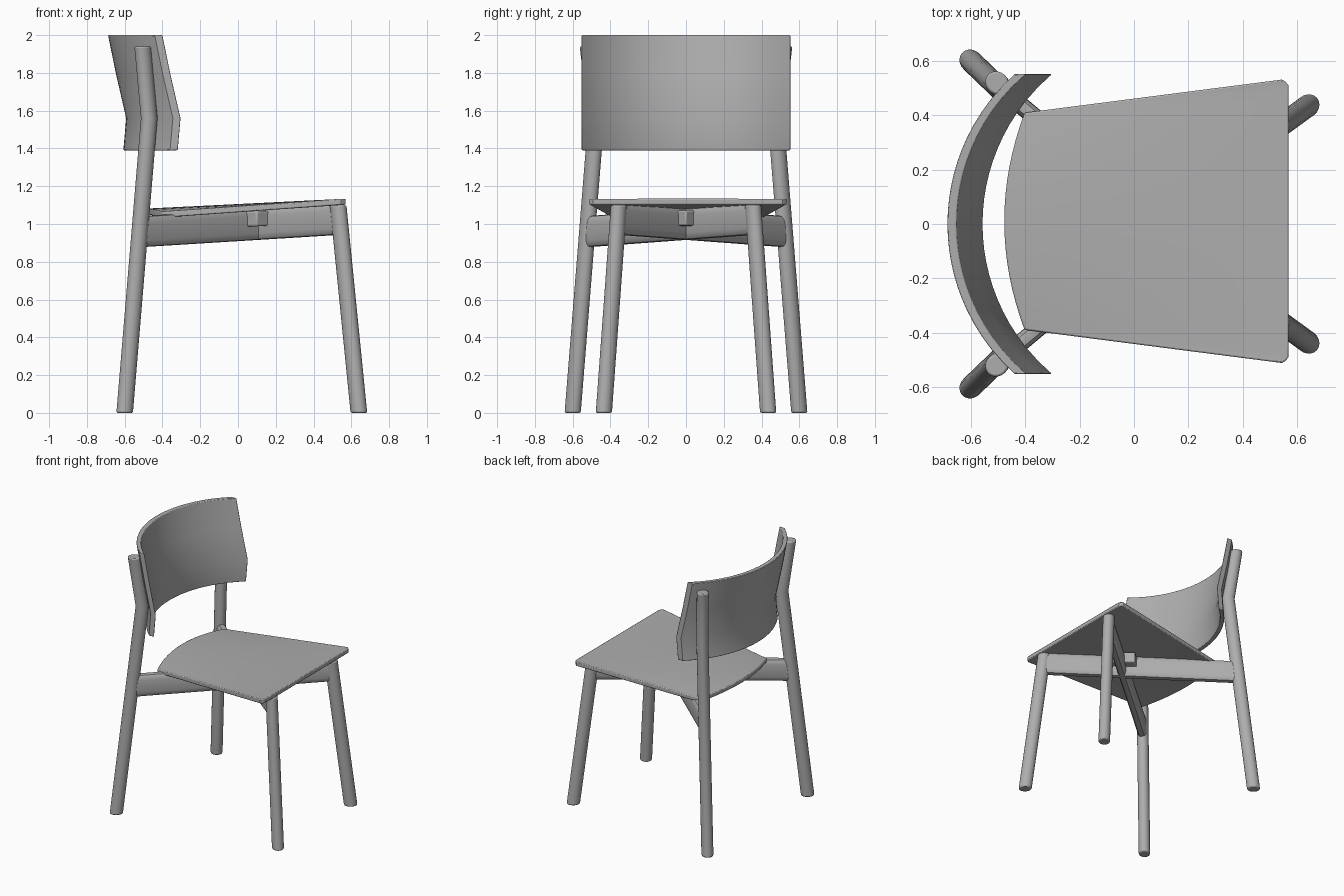
import bpy, bmesh, math
from mathutils import Vector

cube = bpy.data.objects.get("Cube")
if cube:
    bpy.data.objects.remove(cube, do_unlink=True)

grey = bpy.data.materials.new("plain grey")
grey.use_nodes = True
grey.diffuse_color = (0.42, 0.42, 0.42, 1)
grey.node_tree.nodes["Principled BSDF"].inputs["Base Color"].default_value = grey.diffuse_color


def loft(name, rings, bevel=0.0, angle=35):
    """Skin a run of equal closed rings, cap both ends, bevel sharp edges."""
    bm = bmesh.new()
    rows = [[bm.verts.new(p) for p in ring] for ring in rings]
    n = len(rows[0])
    for a, b in zip(rows, rows[1:]):
        for i in range(n):
            j = (i + 1) % n
            bm.faces.new((a[i], a[j], b[j], b[i]))
    bm.faces.new(rows[0])
    bm.faces.new(rows[-1])
    bmesh.ops.recalc_face_normals(bm, faces=bm.faces)
    mesh = bpy.data.meshes.new(name)
    bm.to_mesh(mesh)
    bm.free()
    mesh.materials.append(grey)
    obj = bpy.data.objects.new(name, mesh)
    bpy.context.collection.objects.link(obj)
    bpy.ops.object.select_all(action="DESELECT")
    obj.select_set(True)
    bpy.context.view_layer.objects.active = obj
    bpy.ops.object.shade_smooth_by_angle(angle=math.radians(angle))
    if bevel:
        mod = obj.modifiers.new("soft edges", "BEVEL")
        mod.width = bevel
        mod.segments = 2
        mod.limit_method = "ANGLE"
        mod.angle_limit = math.radians(50)
    return obj


def leg(name, path, direction, sides=20):
    """Oval leg with level ends, its long axis along the rail direction."""
    along = Vector(direction).normalized()
    across = Vector((-along.y, along.x, 0))
    turns = [2 * math.pi * i / sides for i in range(sides)]
    rings = [[Vector(p) + along * 0.046 * math.cos(t) + across * 0.041 * math.sin(t)
              for t in turns] for p in path]
    loft(name, rings, bevel=0.008)


def rail(name, start, end, height=0.165, half=0.032):
    """Tall board with softly bulging sides."""
    start, end = Vector(start), Vector(end)
    run = end - start
    across = Vector((-run.y, run.x, 0)).normalized()
    steps = [math.pi * i / 8 for i in range(16)]
    section = [(half * math.copysign(abs(math.cos(t)) ** 0.6, math.cos(t)),
                height / 2 * math.copysign(abs(math.sin(t)) ** 0.6, math.sin(t)))
               for t in steps]
    loft(name, [[p + across * s + Vector((0, 0, h)) for s, h in section]
                for p in (start, end)])


# Legs and the two rails crossing under the seat
for side, word in ((1, "left"), (-1, "right")):
    leg("back_leg_" + word,
        [(-0.6, side * 0.6, 0), (-0.47, side * 0.475, 1.56), (-0.505, side * 0.52, 1.94)],
        (-1, side * 0.9, 0))
    leg("front_leg_" + word,
        [(0.64, side * 0.435, 0), (0.53, side * 0.355, 1.1)],
        (1, side * 0.85, 0))
    rail("cross_rail_" + word,
         (-0.51, side * 0.515, 0.96), (0.54, -side * 0.36, 1.025))

# Support plate where the rails cross
corners = [(-0.06, 0), (0.1, 0.13), (0.25, 0), (0.1, -0.13)]
loft("seat_support", [[(x, y, z + 0.03 * x) for x, y in corners] for z in (0.985, 1.065)],
     bevel=0.008)

# Seat: tapered panel with a curved back edge, drooping at the back corners
SEAT_THICK = 0.032
us = [i / 12 for i in range(13)]
vs = [-1, -0.985, -0.96] + [i / 8 for i in range(-7, 8)] + [0.96, 0.985, 1]


def seat_point(u, v, drop):
    back = -0.478 + 0.075 * v * v
    corner = 0.025 * max(0, (abs(v) - 0.95) / 0.05) ** 2
    front = 0.57 - corner
    z = 1.082 + 0.052 * u - 0.017 * (1 - u) * v * v - drop
    return (back + (front - back) * u, 0.01 + v * (0.4 + 0.122 * u), z)


loft("seat", [[seat_point(u, v, 0) for u in us] +
              [seat_point(u, v, SEAT_THICK) for u in reversed(us)] for v in vs],
     bevel=0.008)

# Backrest: curved panel leaning back, with a lower lip bent the other way
RADIUS, HALF_WIDTH, PANEL = 0.74, 0.552, 0.034
profile = [(-0.607, 1.39), (-0.592, 1.56), (-0.645, 1.79), (-0.688, 2.0)]
outline = profile + [(x + PANEL, z) for x, z in reversed(profile)]
columns = []
for i in range(25):
    y = HALF_WIDTH * (i / 12 - 1)
    bow = RADIUS - math.sqrt(RADIUS ** 2 - y * y)
    # keep the panel thickness even by widening it along x towards the ends
    widen = RADIUS / math.sqrt(RADIUS ** 2 - y * y) - 1
    columns.append([(x + bow + (PANEL * widen * 0.5 if k >= len(profile) else 0), y, z)
                    for k, (x, z) in enumerate(outline)])
loft("backrest", columns, bevel=0.004, angle=20)
